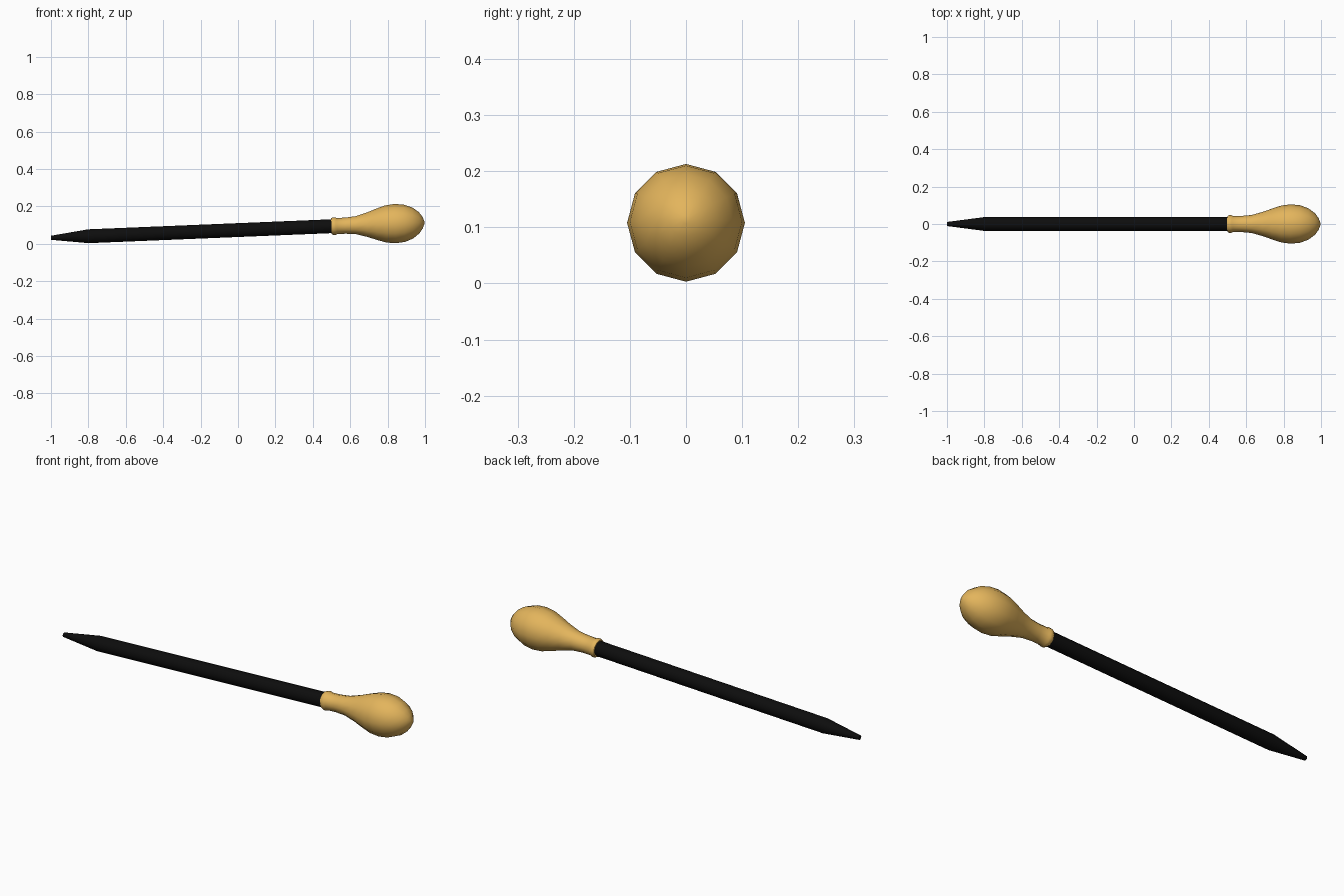
import bpy, bmesh, math
from mathutils import Matrix

if "Cube" in bpy.data.objects:
    bpy.data.objects.remove(bpy.data.objects["Cube"])

SIDES = 12
TILT = math.atan(0.0412)   # tool leans on its bulb and on the shaft shoulder
CENTRE_Z = 0.0735


def material(name, rgb):
    m = bpy.data.materials.new(name)
    m.diffuse_color = (*rgb, 1)
    m.use_nodes = True
    m.node_tree.nodes["Principled BSDF"].inputs["Base Color"].default_value = m.diffuse_color
    return m


def lathe(name, profile, mat, angle):
    """Revolve (x, radius) pairs around the tool's long axis."""
    bm = bmesh.new()
    rings = []
    for x, r in profile:
        rings.append([bm.verts.new((x, r * math.sin(a), r * math.cos(a)))
                      for a in (2 * math.pi * i / SIDES for i in range(SIDES))])
    for a, b in zip(rings, rings[1:]):
        for i in range(SIDES):
            j = (i + 1) % SIDES
            bm.faces.new((a[i], a[j], b[j], b[i]))
    bm.faces.new(rings[0])
    bm.faces.new(rings[-1])
    bmesh.ops.recalc_face_normals(bm, faces=bm.faces)
    bm.transform(Matrix.Translation((0, 0, CENTRE_Z)) @ Matrix.Rotation(-TILT, 4, 'Y'))
    me = bpy.data.meshes.new(name)
    bm.to_mesh(me)
    bm.free()
    me.materials.append(mat)
    ob = bpy.data.objects.new(name, me)
    bpy.context.collection.objects.link(ob)
    bpy.ops.object.select_all(action='DESELECT')
    ob.select_set(True)
    bpy.context.view_layer.objects.active = ob
    bpy.ops.object.shade_smooth_by_angle(angle=math.radians(angle))
    return ob


wood = material("wood", (0.77, 0.46, 0.107))
steel = material("dark_steel", (0.004, 0.004, 0.004))

# Steel shaft with a tapered, blunt tip
lathe("shaft", [(-1.0, 0.011), (-0.8, 0.037), (0.53, 0.037)], steel, 40)

# Turned handle: collar bead, neck, pear-shaped bulb, rounded end
lathe("handle", [
    (0.50, 0.043), (0.508, 0.047), (0.522, 0.047), (0.53, 0.043),
    (0.575, 0.043), (0.63, 0.048), (0.69, 0.065), (0.74, 0.083),
    (0.79, 0.099), (0.84, 0.105), (0.89, 0.1), (0.935, 0.083),
    (0.97, 0.056), (0.988, 0.031), (0.997, 0.008)], wood, 60)
